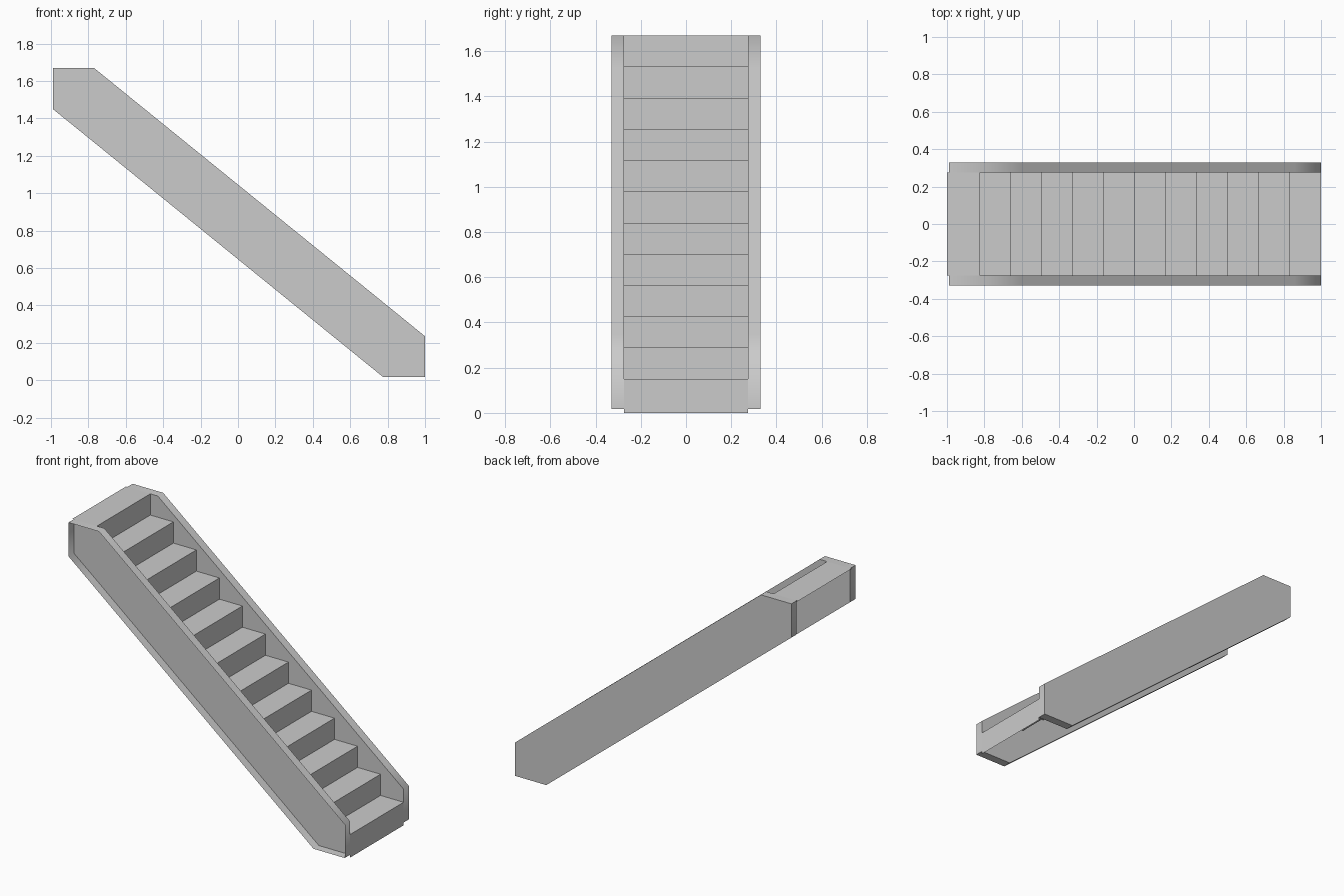
import bpy

if "Cube" in bpy.data.objects:
    bpy.data.objects.remove(bpy.data.objects["Cube"])

STEPS = 12
RUN = 0.1658
TOP = 1.67
FIRST = 0.15
RISE = (TOP - FIRST) / (STEPS - 1)
HALF = 0.275      # half width of the treads
OUTER = 0.33      # outer face of the stringers


def make(name, verts, faces, smooth=()):
    me = bpy.data.meshes.new(name)
    me.from_pydata(verts, [], faces)
    for p in me.polygons:
        p.use_smooth = p.index in smooth
    ob = bpy.data.objects.new(name, me)
    bpy.context.collection.objects.link(ob)
    return ob


# Stair sheet: one zigzag profile of risers and treads, open underneath
profile = [(1.0, 0.0)]
for i in range(STEPS):
    z = FIRST + i * RISE
    back = 1 - (i + 1) * RUN if i < STEPS - 1 else -1.0
    profile += [(1 - i * RUN, z), (back, z)]
verts = [(x, y, z) for x, z in profile for y in (-HALF, HALF)]
faces = [(2 * i, 2 * i + 1, 2 * i + 3, 2 * i + 2) for i in range(len(profile) - 1)]
make("stair_treads_and_risers", verts, faces)

# Stringer outline, with extra points on the slopes that hold the rim shading
outline = [(-0.99, 1.67), (-0.77, 1.67), (-0.6, 1.532), (0.86, 0.349),
           (1.0, 0.235), (1.0, 0.018), (0.775, 0.018), (0.6, 0.16),
           (-0.85, 1.337), (-0.99, 1.45)]
n = len(outline)


def stringer(name, y0, y1, closed_front):
    # Soft-shaded rim and a flat +y panel; the -y panel is optional
    verts = [(x, y, z) for y in (y0, y1, y1, y0) for x, z in outline]
    rim = [(i, (i + 1) % n, n + (i + 1) % n, n + i)[::-1] for i in range(n)]
    panels = [tuple(range(2 * n, 3 * n))]
    if closed_front:
        panels.append(tuple(range(4 * n - 1, 3 * n - 1, -1)))
    ob = make(name, verts, rim + panels, smooth=range(n))
    # Keep the two square corners crisp
    for e in ob.data.edges:
        if set(e.vertices) in ({0, n}, {5, n + 5}):
            e.use_edge_sharp = True
    return ob


stringer("front_stringer", -OUTER, -HALF, False)
stringer("back_stringer", HALF, OUTER, True)
